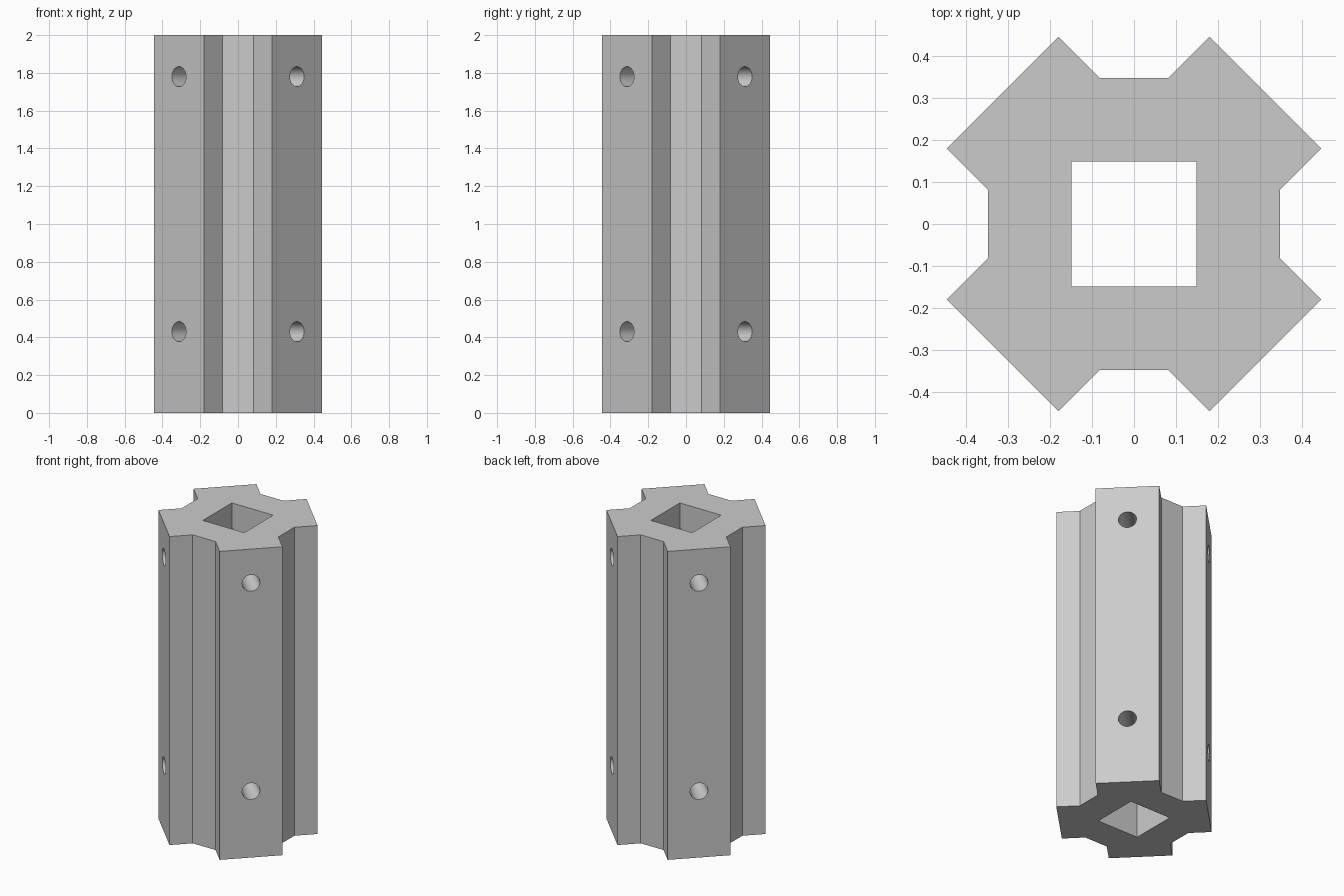
import bpy, bmesh, math
from mathutils import Matrix, Vector

default = bpy.data.objects.get("Cube")
if default:
    bpy.data.objects.remove(default, do_unlink=True)

HEIGHT = 2.0
BORE = 0.297          # side of the square bore
HOLE_RADIUS = 0.053
HOLE_HEIGHTS = (0.43, 1.78)

grey = bpy.data.materials.new("plain grey")
grey.use_nodes = True
colour = (0.6, 0.6, 0.6, 1)
grey.diffuse_color = colour
grey.node_tree.nodes["Principled BSDF"].inputs["Base Color"].default_value = colour


def make_object(name, bm):
    bmesh.ops.recalc_face_normals(bm, faces=bm.faces)
    mesh = bpy.data.meshes.new(name)
    bm.to_mesh(mesh)
    bm.free()
    mesh.materials.append(grey)
    obj = bpy.data.objects.new(name, mesh)
    bpy.context.collection.objects.link(obj)
    return obj


def cut(target, cutter):
    mod = target.modifiers.new(cutter.name, 'BOOLEAN')
    mod.operation = 'DIFFERENCE'
    mod.solver = 'EXACT'
    mod.object = cutter
    bpy.context.view_layer.objects.active = target
    bpy.ops.object.modifier_apply(modifier=mod.name)
    bpy.data.objects.remove(cutter, do_unlink=True)


# Grooved column: one corner profile repeated four times, then extruded
corner = [(0.347, 0.082), (0.445, 0.18), (0.18, 0.445), (0.082, 0.347)]
bm = bmesh.new()
ring = []
for i in range(4):
    turn = Matrix.Rotation(i * math.pi / 2, 3, 'Z')
    ring += [bm.verts.new(turn @ Vector((x, y, 0))) for x, y in corner]
base = bm.faces.new(ring)
extruded = bmesh.ops.extrude_face_region(bm, geom=[base])["geom"]
top = [v for v in extruded if isinstance(v, bmesh.types.BMVert)]
bmesh.ops.translate(bm, verts=top, vec=(0, 0, HEIGHT))
column = make_object("grooved_column", bm)

# Square bore along the full length
bm = bmesh.new()
bmesh.ops.create_cube(bm, size=1, matrix=Matrix.Translation((0, 0, HEIGHT / 2))
                      @ Matrix.Diagonal((BORE, BORE, HEIGHT * 1.2, 1)))
cut(column, make_object("bore_cutter", bm))

# Round screw holes through each diagonal face into the bore
bm = bmesh.new()
for z in HOLE_HEIGHTS:
    for i in range(4):
        place = (Matrix.Translation((0, 0, z))
                 @ Matrix.Rotation(math.pi / 4 + i * math.pi / 2, 4, 'Z')
                 @ Matrix.Translation((0.35, 0, 0))
                 @ Matrix.Rotation(math.pi / 2, 4, 'Y'))
        bmesh.ops.create_cone(bm, cap_ends=True, segments=48, radius1=HOLE_RADIUS,
                              radius2=HOLE_RADIUS, depth=0.52, matrix=place)
cut(column, make_object("hole_cutter", bm))

# Smooth hole walls, crisp edges
bpy.ops.object.select_all(action='DESELECT')
column.select_set(True)
bpy.context.view_layer.objects.active = column
bpy.ops.object.shade_smooth_by_angle(angle=math.radians(30))
